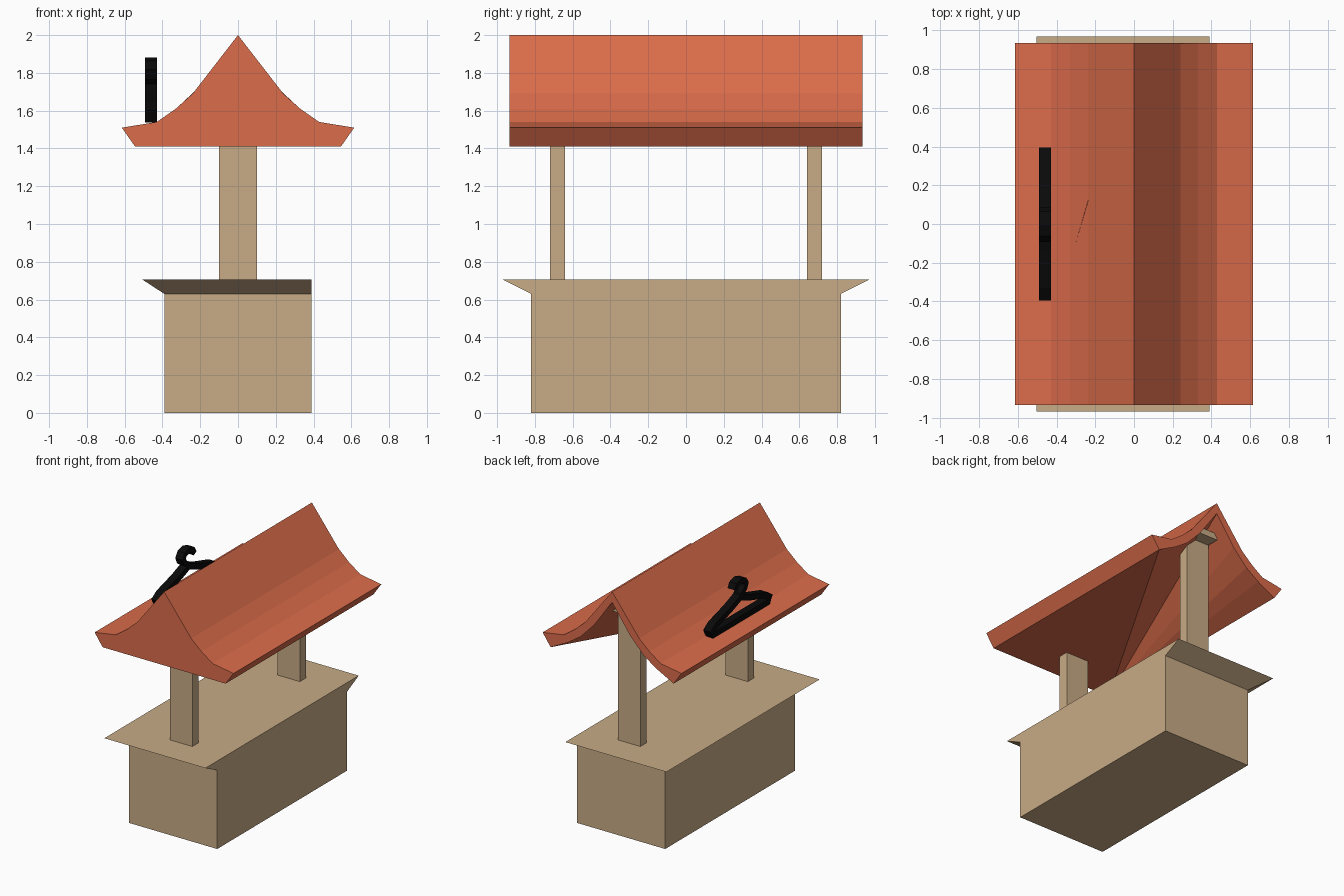
import bpy, bmesh
from mathutils import Vector

if "Cube" in bpy.data.objects:
    bpy.data.objects.remove(bpy.data.objects["Cube"])


def material(name, color):
    m = bpy.data.materials.new(name)
    m.diffuse_color = (*color, 1)
    m.use_nodes = True
    m.node_tree.nodes["Principled BSDF"].inputs["Base Color"].default_value = m.diffuse_color
    return m


WOOD = material("wood", (0.58, 0.41, 0.24))
TILE = material("roof_tile", (0.71, 0.15, 0.07))
BLACK = material("black", (0.003, 0.003, 0.003))


def finish(name, bm, mat, fix=True):
    if fix:
        bmesh.ops.recalc_face_normals(bm, faces=bm.faces)
    me = bpy.data.meshes.new(name)
    bm.to_mesh(me)
    bm.free()
    me.materials.append(mat)
    ob = bpy.data.objects.new(name, me)
    bpy.context.collection.objects.link(ob)
    return ob


def stack(name, rings, mat):
    """Closed solid from rectangles (x0, x1, y0, y1, z), bottom to top."""
    bm = bmesh.new()
    loops = [[bm.verts.new(p) for p in ((x0, y0, z), (x1, y0, z), (x1, y1, z), (x0, y1, z))]
             for x0, x1, y0, y1, z in rings]
    for a, b in zip(loops, loops[1:]):
        for i in range(4):
            j = (i + 1) % 4
            bm.faces.new((a[i], a[j], b[j], b[i]))
    bm.faces.new(loops[0][::-1])
    bm.faces.new(loops[-1])
    return finish(name, bm, mat)


def ribbon(name, path, closed, x, width, thick, mat):
    """Rectangular bar following a path of (y, z) points, flat in x."""
    pts = [Vector(p) for p in path]
    n = len(pts)
    bm = bmesh.new()
    rings = []
    for i, p in enumerate(pts):
        a = pts[i - 1] if closed or i else p
        b = pts[(i + 1) % n] if closed or i < n - 1 else p
        da, db = (p - a).normalized(), (b - p).normalized()
        t = (da + db).normalized()
        ref = db if db.length else da
        side = Vector((-t.y, t.x)) * thick / 2 / max(t.dot(ref), 0.6)
        rings.append([bm.verts.new((x + s * width / 2, *(p + k * side)))
                      for s, k in ((-1, -1), (1, -1), (1, 1), (-1, 1))])
    for i in range(n if closed else n - 1):
        a, b = rings[i], rings[(i + 1) % n]
        for k in range(4):
            m = (k + 1) % 4
            bm.faces.new((a[k], a[m], b[m], b[k]))
    if not closed:
        bm.faces.new(rings[0])
        bm.faces.new(rings[-1][::-1])
    return finish(name, bm, mat)


# Counter: box flaring into an overhanging top on three sides
stack("counter", [(-.39, .39, -.82, .82, 0), (-.39, .39, -.82, .82, .63),
                  (-.505, .39, -.97, .97, .705)], WOOD)

# Posts and the beam under the ridge
for label, y in (("front", -.68), ("back", .68)):
    stack(label + "_post", [(-.1, .1, y - .04, y + .04, z) for z in (.70, 1.80)], WOOD)
stack("ridge_beam", [(-.1, .1, -.82, .82, z) for z in (1.78, 1.83)], WOOD)

# Roof: flared outer skin with thick gable rims
OUTER = [(0, 2.0), (.24, 1.69), (.33, 1.61), (.43, 1.54), (.615, 1.51)]
INNER = [(0, 1.915), (.16, 1.69), (.28, 1.565), (.39, 1.49), (.545, 1.41)]
Y = .935


def mirrored(half):
    return [(-x, z) for x, z in half[:0:-1]] + half


bm = bmesh.new()
of, ob_, inf, inb = [[bm.verts.new((x, y, z)) for x, z in mirrored(h)]
                     for h, y in ((OUTER, -Y), (OUTER, Y), (INNER, -Y), (INNER, Y))]
for i in range(8):
    bm.faces.new((of[i], of[i + 1], ob_[i + 1], ob_[i]))
    bm.faces.new((of[i], inf[i], inf[i + 1], of[i + 1]))
    bm.faces.new((ob_[i], ob_[i + 1], inb[i + 1], inb[i]))
# eave edges
bm.faces.new((of[0], ob_[0], inb[0], inf[0]))
bm.faces.new((of[8], inf[8], inb[8], ob_[8]))
# closed front gable
bm.faces.new(inf)
# underside: level at the front right, rising to the open back gable
a = inf[0]
bm.faces.new((a, inb[8], inf[8]))
bm.faces.new((a, inb[4], inb[8]))
for i in range(4):
    bm.faces.new((a, inb[i], inb[i + 1]))
finish("roof", bm, TILE)

# Hanger standing on the left slope
ribbon("hanger_frame", [(0, 1.73), (-.13, 1.68), (-.32, 1.625), (-.365, 1.595), (-.345, 1.56),
                        (.345, 1.56), (.365, 1.595), (.32, 1.625), (.13, 1.68)],
       True, -.46, .063, .045, BLACK)
ribbon("hanger_hook", [(0, 1.72), (-.01, 1.75), (-.055, 1.78), (-.07, 1.815), (-.05, 1.845),
                       (0, 1.86), (.05, 1.845), (.07, 1.81)],
       False, -.46, .063, .04, BLACK)
